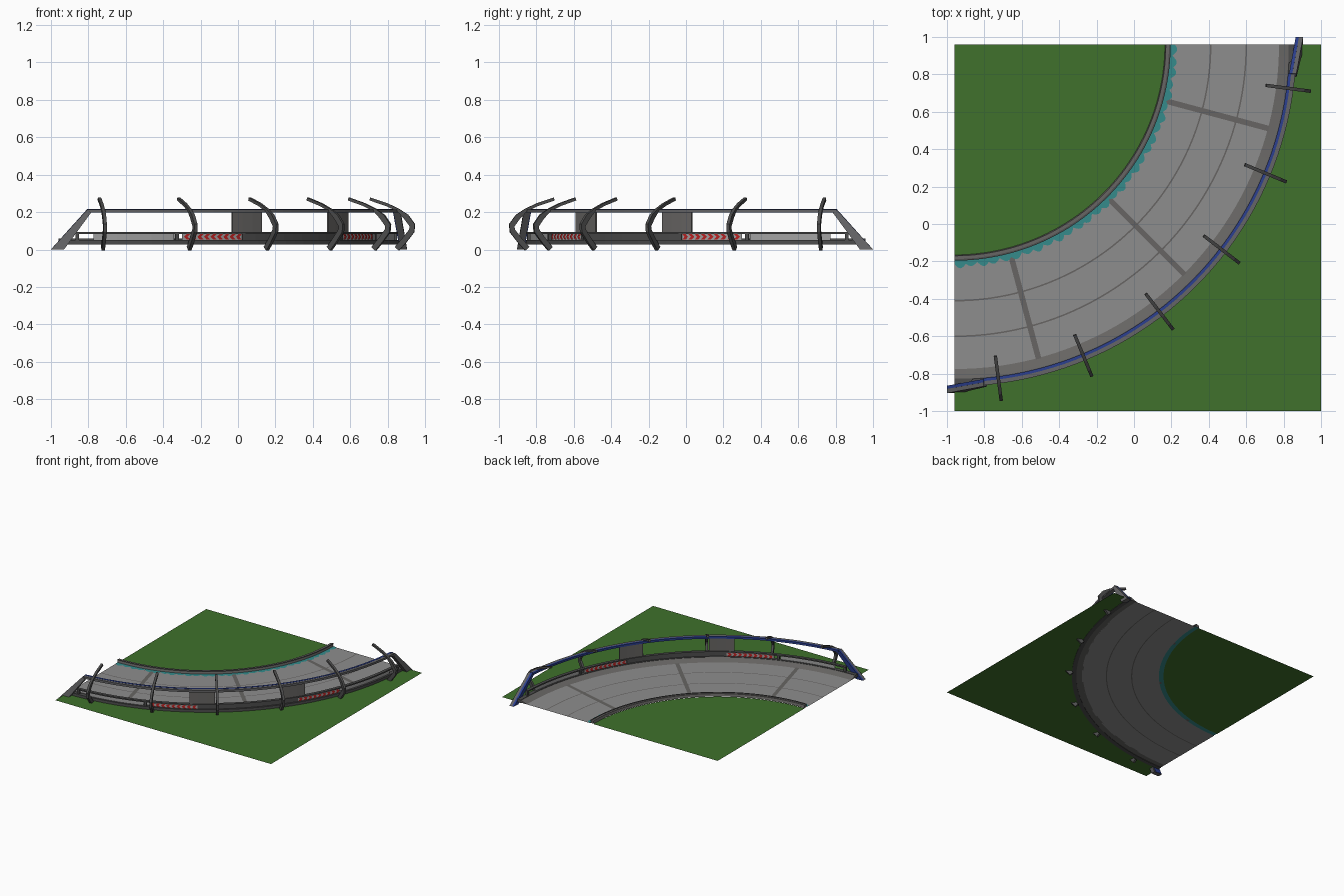
import bpy, bmesh, math
from mathutils import Vector

if "Cube" in bpy.data.objects:
    bpy.data.objects.remove(bpy.data.objects["Cube"])

CX, CY = -0.96, 0.96          # centre of the bend
GZ = 0.03                     # ground level


def mat(name, r, g, b):
    m = bpy.data.materials.new(name)
    m.diffuse_color = (r, g, b, 1)
    m.use_nodes = True
    m.node_tree.nodes["Principled BSDF"].inputs["Base Color"].default_value = m.diffuse_color
    return m


GRASS = mat("grass green", 0.05, 0.165, 0.025)
ROAD = mat("road grey", 0.27, 0.27, 0.27)
KERB = mat("mid grey", 0.135, 0.13, 0.125)
DARK = mat("dark grey", 0.075, 0.075, 0.075)
STEEL = mat("steel grey", 0.13, 0.13, 0.135)
PANEL = mat("light grey", 0.36, 0.36, 0.36)
RED = mat("red", 0.5, 0.015, 0.015)
BLUE = mat("blue", 0.025, 0.05, 0.28)
TEAL = mat("teal", 0.035, 0.26, 0.26)


def P(r, deg, z):
    a = math.radians(deg)
    return Vector((CX + r * math.cos(a), CY + r * math.sin(a), z))


def build(name, verts, faces, m, fix=True):
    bm = bmesh.new()
    vs = [bm.verts.new(v) for v in verts]
    for f in faces:
        bm.faces.new([vs[i] for i in f])
    if fix:
        bmesh.ops.recalc_face_normals(bm, faces=bm.faces)
    me = bpy.data.meshes.new(name)
    bm.to_mesh(me)
    bm.free()
    me.materials.append(m)
    ob = bpy.data.objects.new(name, me)
    bpy.context.collection.objects.link(ob)
    return ob


def loft(name, rings, m):
    """Solid through a list of equal closed cross-sections."""
    k, n = len(rings[0]), len(rings)
    verts = [v for ring in rings for v in ring]
    faces = [(i * k + j, i * k + (j + 1) % k, (i + 1) * k + (j + 1) % k, (i + 1) * k + j)
             for i in range(n - 1) for j in range(k)]
    faces += [tuple(range(k)), tuple(range((n - 1) * k, n * k))]
    return build(name, verts, faces, m)


def sweep(name, profile, a0, a1, m):
    """Sweep an (r, z) profile round the bend."""
    n = max(2, int(abs(a1 - a0) / 2))
    return loft(name, [[P(r, a0 + (a1 - a0) * i / n, z) for r, z in profile]
                       for i in range(n + 1)], m)


def box(name, r0, r1, z0, z1, a0, a1, m):
    return sweep(name, [(r0, z0), (r1, z0), (r1, z1), (r0, z1)], a0, a1, m)


def sheet(name, inner, outer, m):
    """Flat strip between two rows of points."""
    n = len(inner)
    faces = [(i, n + i, n + i + 1, i + 1) for i in range(n - 1)]
    return build(name, inner + outer, faces, m, False)


def arc(r, n=45, z=GZ):
    return [P(r, -90 + 90 * i / n, z) for i in range(n + 1)]


def square_edge(n=46):
    pts = []
    for i in range(n + 1):
        a = math.radians(-90 + 90 * i / n)
        pts.append(P(1.96 / max(math.cos(a), -math.sin(a)), -90 + 90 * i / n, GZ))
    return pts


# Grass on both sides of the road
build("inner_grass", [Vector((CX, CY, GZ))] + arc(1.13), [tuple(range(47))], GRASS)
sheet("outer_grass", arc(1.80, 46), square_edge(), GRASS)

# Road lanes with thin dividing lines between
for i, (a, b) in enumerate([(1.165, 1.366), (1.374, 1.556), (1.564, 1.745)]):
    sheet("road_lane_%d" % i, arc(a), arc(b), ROAD)
for i, r in enumerate((1.37, 1.56)):
    sheet("lane_line_%d" % i, arc(r - 0.004), arc(r + 0.004), KERB)

# Cross strips over the road
for i, a in enumerate((-15, -45, -75)):
    w = 0.015
    d = math.degrees(w)
    verts = [P(1.15, a - d / 1.15, GZ + .002), P(1.74, a - d / 1.74, GZ + .002),
             P(1.74, a + d / 1.74, GZ + .002), P(1.15, a + d / 1.15, GZ + .002)]
    build("cross_strip_%d" % i, verts, [(0, 1, 2, 3)], KERB)

# Scalloped teal edge along the inside
n = 360
edge = [P(1.172 + 0.02 * abs(math.sin(math.pi * 30 * i / n)) + 0.005 * math.sin(i * 0.23),
          -90 + 90 * i / n, GZ + 0.003) for i in range(n + 1)]
sheet("teal_edge", arc(1.128, n, GZ + 0.003), edge, TEAL)

# Low inner wall
sweep("inner_wall", [(1.125, GZ + .004), (1.155, GZ + .004), (1.15, .055), (1.13, .055)], -90, 0, KERB)
box("inner_wall_cap", 1.147, 1.156, .05, .058, -90, 0, DARK)

# Outer kerb, wall and top rail of the barrier
sweep("outer_kerb", [(1.735, GZ), (1.79, GZ), (1.79, .05), (1.775, .045)], -90, 0, KERB)
box("outer_wall", 1.787, 1.82, GZ - .003, .052, -90, 0, DARK)
box("barrier_rail", 1.79, 1.815, .083, .093, -87, -3, DARK)
box("barrier_middle", 1.797, 1.808, .05, .085, -56.5, -33.5, DARK)


def chevrons(name, a0, a1, flip):
    """Row of arrow plates following the barrier."""
    count, verts, faces = 9, [], []
    pitch = (a1 - a0) / count
    for r in (1.795, 1.810):
        for c in range(count):
            s = len(verts)
            for u, z in ((0, .053), (.55, .053), (.95, .068), (.55, .083), (0, .083), (.4, .068)):
                u = 1 - u if flip else u
                verts.append(P(r, a0 + (c + u) * pitch, z))
            faces += [(s, s + 1, s + 2, s + 5), (s + 5, s + 2, s + 3, s + 4)]
    build(name, verts, faces, RED, False)


# Barrier parts that repeat on each half of the bend
for side, f in (("right", lambda a: a), ("left", lambda a: -90 - a)):
    box("barrier_panel_" + side, 1.800, 1.805, .05, .085, f(-6), f(-20), PANEL)
    box("arrow_backing_" + side, 1.800, 1.805, .05, .085, f(-21.5), f(-33), PANEL)
    lo, hi = sorted((f(-21.7), f(-32.8)))
    chevrons("arrow_plates_" + side, lo, hi, side == "left")
    box("billboard_" + side, 1.798, 1.808, .088, .205, f(-31), f(-37), KERB)
    for i, a in enumerate((-3.2, -20.5, -33.2)):
        box("barrier_post_%s_%d" % (side, i), 1.795, 1.812, .04, .09, f(a - .3), f(a + .3), DARK)

# Curved ribs leaning over the road
path = [Vector(p) for p in ((1.825, 0.004), (1.862, .045), (1.905, .10), (1.908, .13), (1.875, .175),
                            (1.83, .212), (1.77, .24), (1.68, .27))]
for i in range(6):
    a = -7.5 - 15 * i
    tang = Vector((-math.sin(math.radians(a)), math.cos(math.radians(a)), 0)) * 0.009
    rings = []
    for j, p in enumerate(path):
        d = (path[min(j + 1, len(path) - 1)] - path[max(j - 1, 0)]).normalized()
        nrm = Vector((-d.y, d.x)) * (0.015 if j < 5 else 0.008)
        o, q = P((p + nrm).x, a, (p + nrm).y), P((p - nrm).x, a, (p - nrm).y)
        rings.append([o - tang, o + tang, q + tang, q - tang])
    loft("rib_%d" % i, rings, DARK)

# High rail with a blue inner strip
box("high_rail", 1.797, 1.828, .197, .214, -85, -5, STEEL)
box("high_rail_strip", 1.790, 1.806, .199, .2155, -85, -5, BLUE)


def leg(name, y0, y1, x_top, x_a, x_b, dy, m, mirror, lift=0):
    """Sloping end leg, mirrored across the diagonal for the other end."""
    top = [(x_top, y0, .214 + lift), (x_top, y1, .214 + lift), (x_top + .02, y1, .197), (x_top + .02, y0, .197)]
    foot = [(x_a, y0 - dy, lift), (x_a, y1 - dy, lift), (x_b, y1 - dy, 0), (x_b, y0 - dy, 0)]
    rings = [[Vector((-y, -x, z)) if mirror else Vector((x, y, z)) for x, y, z in r] for r in (top, foot)]
    loft(name, rings, m)


for side, mir in (("left", False), ("right", True)):
    leg("end_leg_" + side, -.868, -.833, -.805, -1.0, -.93, .036, STEEL, mir)
    leg("end_leg_strip_" + side, -.846, -.829, -.805, -.998, -.94, .035, BLUE, mir, .003)
